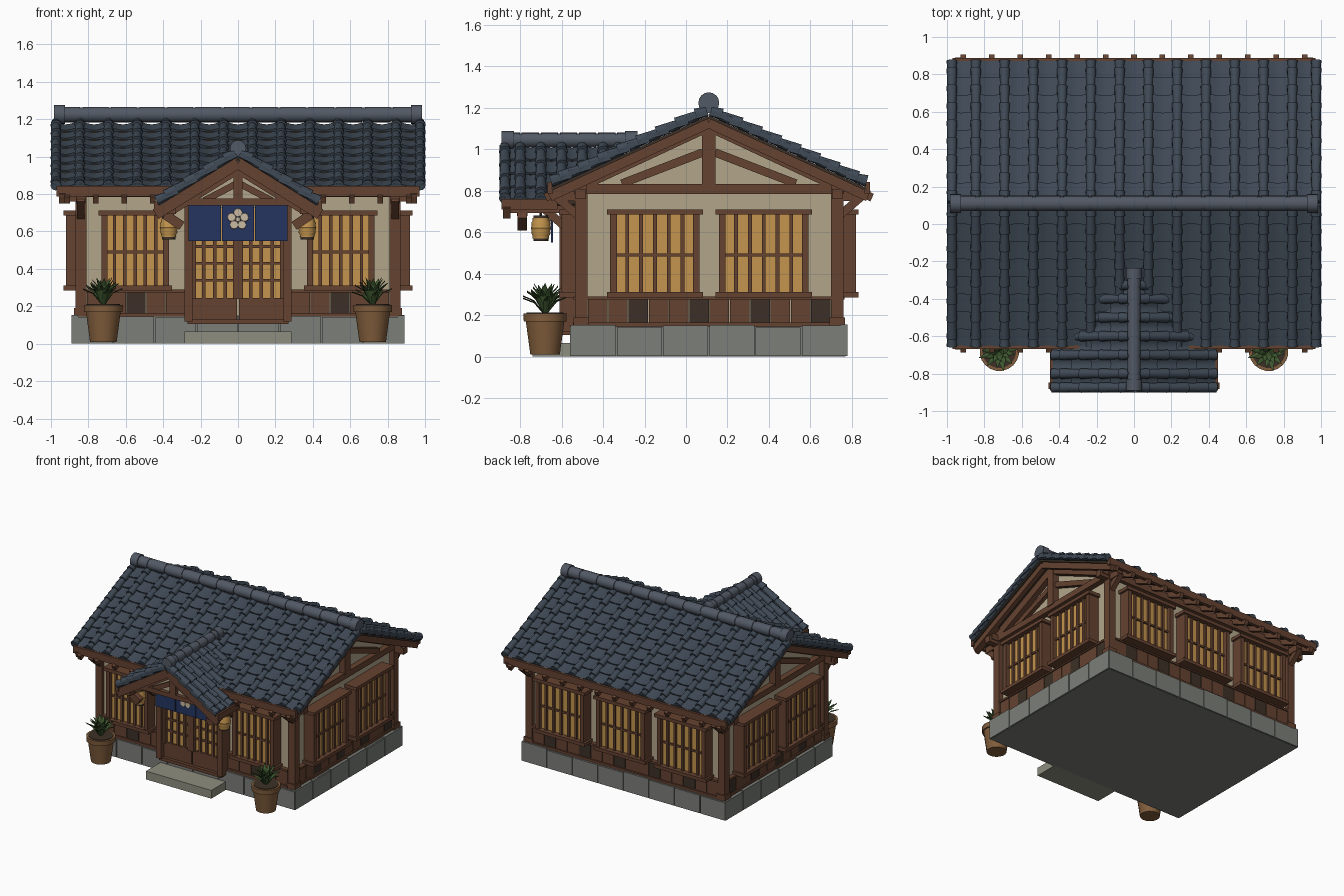
import bpy, bmesh, math, random
from mathutils import Vector as V, Matrix

if "Cube" in bpy.data.objects:
    bpy.data.objects.remove(bpy.data.objects["Cube"])
random.seed(4)
Z = V((0, 0, 1))
COL = dict(tile=(.05, .068, .092), tile2=(.085, .1, .13), wood=(.13, .055, .03), dark=(.045, .03, .02),
           plaster=(.45, .38, .26), amber=(.55, .3, .075), stone=(.2, .21, .19), step=(.27, .27, .21),
           blue=(.018, .035, .12), cream=(.6, .5, .36), clay=(.22, .11, .045), leaf=(.05, .1, .03))
MATS = {}
for k, c in COL.items():
    MATS[k] = bpy.data.materials.new(k)
    MATS[k].diffuse_color = (*c, 1)


class Part:
    """Collects solids in one named mesh."""
    def __init__(self, name, mat):
        self.name, self.mat, self.bm = name, mat, bmesh.new()

    def loft(self, *rings):
        rs = [[self.bm.verts.new(p) for p in r] for r in rings]
        n = len(rs[0])
        for a, b in zip(rs, rs[1:]):
            for i in range(n):
                self.bm.faces.new((a[i], a[(i + 1) % n], b[(i + 1) % n], b[i]))
        self.bm.faces.new(rs[0][::-1])
        self.bm.faces.new(rs[-1])

    def span(self, x0, x1, y0, y1, z0, z1):
        self.loft(*[[(x0, y0, z), (x1, y0, z), (x1, y1, z), (x0, y1, z)] for z in (z0, z1)])

    def beam(self, p, q, w, h):
        p, q = V(p), V(q)
        d = (q - p).normalized()
        s = (d.cross(Z) if abs(d.z) < .99 else V((1, 0, 0))).normalized()
        u = s.cross(d)
        self.loft(*[[c + s * w / 2 * i + u * h / 2 * j for i, j in ((-1, -1), (1, -1), (1, 1), (-1, 1))] for c in (p, q)])

    def tube(self, pts, radii, n=12):
        pts = [V(p) for p in pts]
        d = (pts[-1] - pts[0]).normalized()
        s = d.orthogonal().normalized()
        u = d.cross(s)
        self.loft(*[[p + r * (s * math.cos(2 * math.pi * i / n) + u * math.sin(2 * math.pi * i / n)) for i in range(n)]
                    for p, r in zip(pts, radii)])

    def done(self, smooth=False):
        bmesh.ops.recalc_face_normals(self.bm, faces=self.bm.faces)
        me = bpy.data.meshes.new(self.name)
        self.bm.to_mesh(me)
        me.materials.append(MATS[self.mat])
        if smooth:
            me.shade_smooth()
            me.set_sharp_from_angle(angle=.7)
        bpy.context.collection.objects.link(bpy.data.objects.new(self.name, me))


# Roof slope: stepped curved pan courses and staggered round cover tiles
def tiles(part, org, a, d, half, length, cols, rows):
    org, a, d = V(org), V(a), V(d).normalized()
    n = a.cross(d)
    n = n if n.z > 0 else -n
    step, m = length / rows, cols * 6
    for r in range(rows):
        rings = []
        for s, lift in ((r * step, .002), (min(length, (r + 1.06) * step), .018)):
            us = [-half + 2 * half * i / m for i in range(m + 1)]
            top = [org + a * u + d * s + n * (lift + .014 + .008 * math.cos(math.pi * i / 3)) for i, u in enumerate(us)]
            rings.append(top + [org + a * half + d * s + n * (lift - .002), org - a * half + d * s + n * (lift - .002)])
        part.loft(*rings)
    for k in range(cols + 1):
        c = org + a * max(-half + .026, min(half - .026, -half + 2 * half * k / cols))
        for r in range(rows + 1):
            s0, s1 = max(0, (r - .5) * step), min(length, (r + .55) * step)
            part.tube([c + d * s0 + n * .022, c + d * s1 + n * .03], (.023, .029), 10)


def ridge(part, caps, p, q, n, r):
    p, q = V(p), V(q)
    for i in range(n):
        a, b = p.lerp(q, i / n), p.lerp(q, (i + 1) / n)
        part.tube([a, a.lerp(b, .9), a.lerp(b, .9), b], (r, r, r * .88, r * .88), 14)
    d = (q - p).normalized()
    for e, s in ((p, 1), (q, -1)):
        caps.tube([e - d * s * .005, e + d * s * .055], (r * 1.2, r * 1.2), 16)


RY, RZ, SL = .11, 1.165, .46           # main ridge and slope
PZ, PS = 1.0, .62                      # porch ridge and slope
rz = lambda dy: RZ - SL * dy
pz = lambda dx: PZ - PS * dx

main, porch = Part('main_roof_tiles', 'tile'), Part('porch_roof_tiles', 'tile')
rid, caps = Part('ridge_tiles', 'tile2'), Part('ridge_end_caps', 'tile2')
deck, wood = Part('roof_deck', 'dark'), Part('roof_timbers', 'wood')
for s in (-1, 1):
    tiles(main, (0, RY, RZ), (1, 0, 0), (0, s, -SL), 1, .75 * math.hypot(1, SL), 13, 8)
    tiles(porch, (0, -.6, PZ), (0, 1, 0), (s, 0, -PS), .3, .42 * math.hypot(1, PS), 6, 4)
    deck.beam((0, RY, RZ - .008), (0, RY + s * .76, rz(.76) - .008), 1.94, .014)
    deck.beam((0, -.6, PZ - .008), (s * .42, -.6, pz(.42) - .008), .56, .014)
    # eave fascia, rafters, bargeboards, purlin
    ye = RY + s * .765
    wood.span(-.97, .97, ye - .013, ye + .013, .787, .842)
    for k in range(-6, 7):
        wood.beam((k * .152, RY + s * .55, rz(.55) - .035), (k * .152, RY + s * .788, rz(.788) - .035), .03, .04)
    for e in (-1, 1):
        wood.beam((e * .94, RY, RZ - .035), (e * .94, RY + s * .77, rz(.77) - .035), .035, .055)
        wood.beam((e * .845, RY, RZ - .045), (e * .845, RY + s * .66, rz(.66) - .05), .06, .065)
        wood.beam((e * .845, RY + s * .03, .985), (e * .845, RY + s * .42, .835), .035, .04)
        # corner eave arms and braces
        wood.beam((e * .84, RY + s * .62, .775), (e * .84, RY + s * .74, .775), .05, .05)
        wood.beam((e * .84, RY + s * .63, .68), (e * .84, RY + s * .74, .775), .04, .04)
        wood.beam((e * .87, RY + s * .62, .785), (e * .95, RY + s * .62, .785), .05, .05)
    wood.span(-.93, .93, RY + s * .62 - .03, RY + s * .62 + .03, .785, .835)
    # porch bargeboard, eave beam, braces
    wood.beam((0, -.865, PZ - .035), (s * .44, -.865, pz(.44) - .035), .035, .06)
    wood.beam((0, -.79, PZ - .06), (s * .38, -.79, pz(.38) - .06), .05, .06)
    wood.beam((s * .435, -.89, .735), (s * .435, -.62, .735), .026, .05)
    wood.beam((s * .36, -.87, .72), (s * .36, -.52, .72), .055, .055)
    wood.beam((s * .30, -.79, .63), (s * .39, -.79, .69), .045, .05)
    wood.beam((s * .36, -.53, .58), (s * .36, -.68, .71), .035, .04)
    wood.beam((0, -.79, .86), (s * .18, -.79, .765), .03, .035)
    wood.span(s * .845 - .03, s * .845 + .03, -.53, .76, .785, .832)
    wood.span(s * .845 - .035, s * .845 + .035, RY - .032, RY + .032, .82, 1.15)
wood.span(-.36, .36, -.815, -.765, .74, .775)
wood.span(-.025, .025, -.815, -.765, .77, .98)
ridge(rid, caps, (-.98, RY, 1.225), (.98, RY, 1.225), 13, .042)
ridge(rid, caps, (0, -.885, 1.045), (0, -.24, 1.045), 7, .036)
for p in (main, porch, rid, caps):
    p.done(True)
deck.done()

# Plaster body with gables
body = Part('plaster_walls', 'plaster')
prof = [(-.51, .14), (.73, .14), (.73, .865), (RY, 1.15), (-.51, .865)]
body.loft(*[[(x, y, z) for y, z in prof] for x in (-.83, .83)])
body.loft(*[[(-.33, y, .77), (.33, y, .77), (0, y, .97)] for y in (-.785, -.775)])
body.done()

# Stone base: slab, facing blocks, step
base = Part('foundation', 'stone')
base.span(-.88, .88, -.55, .77, 0, .145)
for i in range(8):
    x = -.89 + i * .2225
    for y in (-.56, .745):
        base.span(x + .003, x + .2195, y, y + .035, .002, .14 + random.random() * .015)
for i in range(6):
    y = -.56 + i * .2233
    for x in (-.89, .855):
        base.span(x, x + .035, y + .003, y + .22, .002, .14 + random.random() * .015)
base.done()
step = Part('door_step', 'step')
step.span(-.285, .285, -.74, -.55, 0, .065)
step.done()

posts, frames = Part('posts', 'wood'), Part('window_frames', 'wood')
planks, dplanks, panes = Part('wall_planks', 'wood'), Part('dark_wall_planks', 'dark'), Part('paper_panes', 'amber')
for x in (-.84, .84):
    for y in (-.505, .73):
        posts.span(x - .03, x + .03, y - .03, y + .03, .14, .83)
        posts.span(x - .038, x + .038, y - .038, y + .038, .14, .19)


# Box on a wall: u along the wall, v outward
def on_wall(part, w, u0, u1, v0, v1, z0, z1):
    c, a, o = w
    p, q = c + a * u0 + o * v0, c + a * u1 + o * v1
    part.span(min(p.x, q.x), max(p.x, q.x), min(p.y, q.y), max(p.y, q.y), z0, z1)


def lattice(w, u0, u1, z0, z1, nv, zs, v=.06):
    on_wall(panes, w, u0, u1, .0, v, z0, z1)
    for i in range(nv + 2):
        u = u0 + (u1 - u0) * i / (nv + 1)
        t = .016 if i in (0, nv + 1) else .009
        on_wall(frames, w, u - t, u + t, 0, v + (.03 if t > .01 else .016), z0, z1)
    for z in zs:
        on_wall(frames, w, u0, u1, v, v + .012, z - .007, z + .007)


def window(w, u, width):
    h = width / 2
    lattice(w, u - h + .02, u + h - .02, .3, .7, 5, (.49,))
    for z in (.285, .685):
        on_wall(frames, w, u - h - .012, u + h + .012, 0, .102, z, z + .026)


X, Y = V((1, 0, 0)), V((0, 1, 0))
front, back = (-.51 * Y, X, -Y), (.73 * Y, X, Y)
left, right = (-.83 * X, Y, -X), (.83 * X, Y, X)
for w, lo, hi, n, wins in ((front, -.81, -.28, 5, [(-.55, .37)]), (front, .28, .81, 5, [(.55, .37)]),
                           (back, -.81, .81, 16, [(-.53, .43), (0, .43), (.53, .43)]),
                           (left, -.475, .7, 12, [(-.15, .44), (.375, .44)]),
                           (right, -.475, .7, 12, [(-.15, .44), (.375, .44)])):
    d = (hi - lo) / n
    for i in range(n):
        on_wall(dplanks if i % 3 == 2 else planks, w, lo + i * d + .002, lo + (i + 1) * d - .002, 0, .025, .15, .28)
    on_wall(planks, w, lo, hi, 0, .034, .275, .29)
    on_wall(planks, w, lo, hi, 0, .036, .145, .165)
    for u, width in wins:
        window(w, u, width)

# Sliding doors
for u in (-.125, .125):
    lattice(front, u - .115, u + .115, .24, .73, 3, (.34, .43, .52), .05)
    on_wall(planks, front, u - .12, u + .12, 0, .065, .125, .245)
for u in (-.265, .265):
    on_wall(posts, front, u - .022, u + .022, 0, .1, .12, .8)
on_wall(posts, front, -.28, .28, 0, .1, .74, .78)
on_wall(posts, front, -.27, .27, 0, .09, .105, .13)
for p in (posts, frames, planks, dplanks, panes, wood):
    p.done()

# Door curtain with flower
cloth = Part('door_curtain', 'blue')
for i in (-1, 0, 1):
    cloth.span(i * .178 - .086, i * .178 + .086, -.652, -.642, .55, .75)
cloth.done()
rod = Part('curtain_rod', 'wood')
rod.tube([(-.36, -.645, .752), (.36, -.645, .752)], (.01, .01), 8)
rod.done(True)
flower = Part('curtain_flower', 'cream')
for i in range(5):
    a = math.pi / 2 + i * math.tau / 5
    x, z = .036 * math.cos(a), .665 + .036 * math.sin(a)
    flower.tube([(x, -.652, z), (x, -.658, z)], (.023, .021), 14)
flower.tube([(0, -.652, .665), (0, -.662, .665)], (.014, .012), 12)
flower.done()

lamp, lcap = Part('lanterns', 'amber'), Part('lantern_caps', 'dark')
pot, soil, leaf = Part('plant_pots', 'clay'), Part('pot_soil', 'dark'), Part('plant_leaves', 'leaf')
for s in (-1, 1):
    # Ribbed paper lantern
    x, y = s * .37, -.7
    lamp.tube([(x, y, .57 + .0125 * i) for i in range(9)],
              [(.04 + .009 * math.sin(math.pi * i / 8)) - .004 * (i % 2) for i in range(9)], 16)
    for z in (.558, .668):
        lcap.tube([(x, y, z), (x, y, z + .014)], (.036, .036), 16)
    lcap.tube([(x, y, .68), (x, y, .71)], (.006, .006), 6)
    # Pot
    x, y = s * .72, -.68
    pot.tube([(x, y, z) for z in (.01, .17, .17, .208)], (.072, .094, .104, .106), 20)
    soil.tube([(x, y, .2), (x, y, .212)], (.09, .09), 20)
    # Pointed arching leaves
    for i in range(26):
        a, t = i * 2.4, .15 + .85 * i / 25
        d = V((math.cos(a), math.sin(a), 0))
        side = V((-d.y, d.x, 0))
        o = V((x, y, .2))
        R, H = .035 + .08 * t, .165 - .09 * t * random.uniform(.7, 1)
        pts = [o, o + d * R * .5 + Z * H * .75, o + d * R + Z * H]
        ws = (.009, .017, .0015)
        leaf.loft(*[[p - side * k, p - Z * .004, p + side * k, p + Z * .003] for p, k in zip(pts, ws)])
for p in (lamp, lcap, pot):
    p.done(True)
soil.done()
leaf.done()

for m in bpy.data.materials:
    if m.users and not m.is_grease_pencil:
        m.use_nodes = True
        m.node_tree.nodes["Principled BSDF"].inputs["Base Color"].default_value = m.diffuse_color
